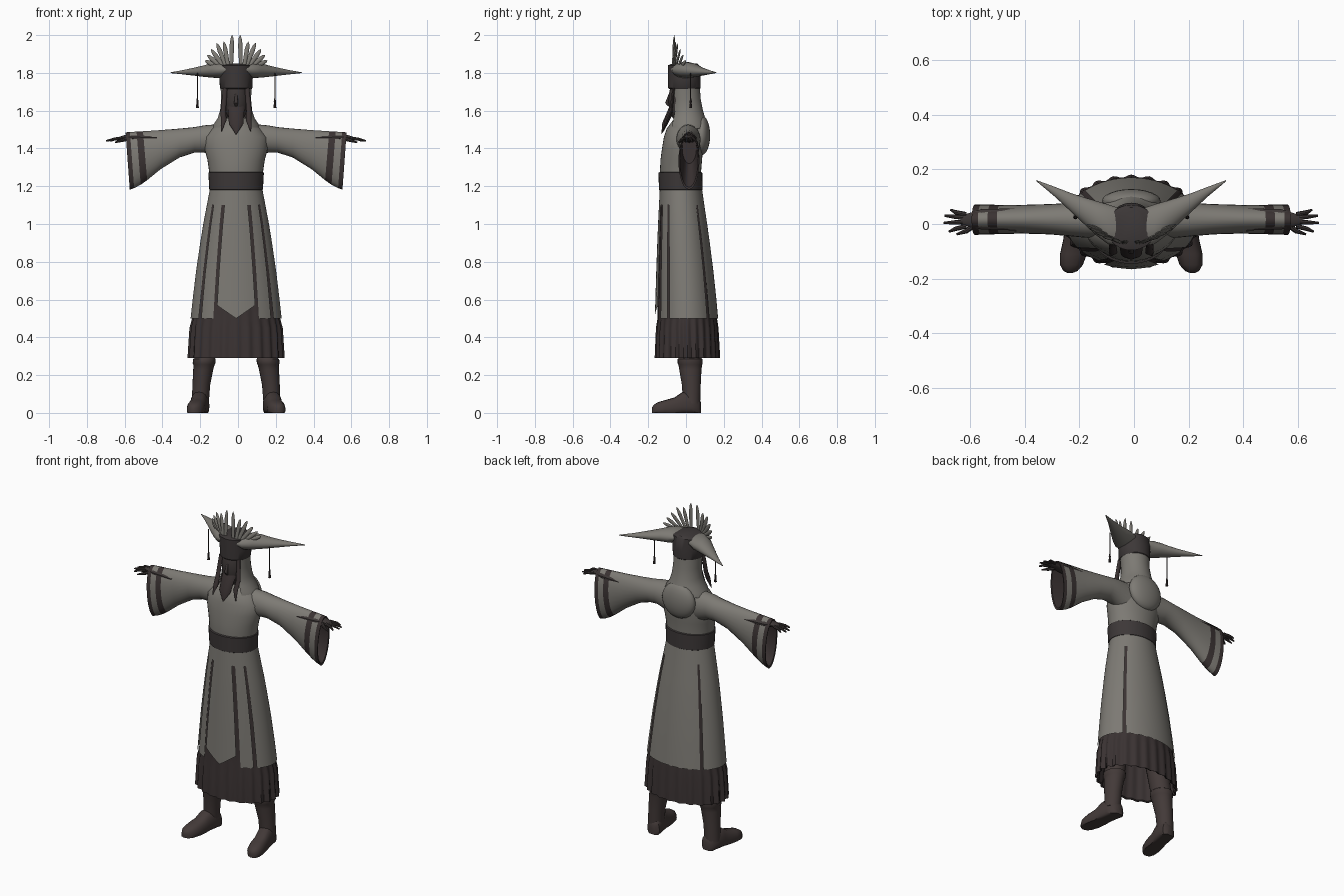
import bpy, bmesh, math
from mathutils import Vector

if "Cube" in bpy.data.objects:
    bpy.data.objects.remove(bpy.data.objects["Cube"])

X0 = -0.01  # the body sits slightly off the arm-span centre


def material(name, r, g, b):
    m = bpy.data.materials.new(name)
    m.diffuse_color = (r, g, b, 1)
    m.use_nodes = True
    m.node_tree.nodes["Principled BSDF"].inputs["Base Color"].default_value = m.diffuse_color
    return m


CLOTH = material("grey cloth", 0.205, 0.195, 0.175)
DARK = material("dark brown cloth", 0.042, 0.032, 0.032)
SASH = material("dark sash", 0.046, 0.039, 0.039)
BOOT = material("brown leather", 0.056, 0.042, 0.040)
SKIN = material("dark skin", 0.045, 0.037, 0.036)


def loft(name, rings, mats, pick=None, keep=None, closed=True, caps=True):
    """Skin a list of point rings; pick/keep choose material / existence per face."""
    bm = bmesh.new()
    vs = [[bm.verts.new((p[0] + X0, p[1], p[2])) for p in r] for r in rings]
    n = len(rings[0])
    for i in range(len(rings) - 1):
        for j in range(n if closed else n - 1):
            if keep and not keep(i, j):
                continue
            k = (j + 1) % n
            f = bm.faces.new((vs[i][j], vs[i][k], vs[i + 1][k], vs[i + 1][j]))
            f.material_index = pick(i, j) if pick else 0
    if caps and closed:
        for i in (0, -1):
            f = bm.faces.new(vs[i])
            f.material_index = pick(len(rings) - 2 if i else 0, 0) if pick else 0
    bmesh.ops.recalc_face_normals(bm, faces=bm.faces)
    me = bpy.data.meshes.new(name)
    bm.to_mesh(me)
    bm.free()
    for m in mats:
        me.materials.append(m)
    me.polygons.foreach_set("use_smooth", [True] * len(me.polygons))
    me.set_sharp_from_angle(angle=math.radians(40))
    ob = bpy.data.objects.new(name, me)
    bpy.context.collection.objects.link(ob)
    return ob


def ring(z, rx, y0, y1, n=36, xc=0, a0=0, a1=360, pleat=0, count=24):
    """Horizontal ellipse (or arc) between depths y0 and y1."""
    full = a1 - a0 == 360
    out = []
    for i in range(n if full else n + 1):
        a = math.radians(a0 + (a1 - a0) * i / n)
        k = 1 + pleat * math.cos(count * a)
        out.append((xc + rx * k * math.cos(a), (y0 + y1) / 2 + (y1 - y0) / 2 * k * math.sin(a), z))
    return out


def section(x, y0, y1, z0, z1, lean=0, n=24):
    """Upright ellipse across x; lean pushes the top outward."""
    out = []
    for i in range(n):
        a = 2 * math.pi * i / n
        out.append((x + lean * math.sin(a), (y0 + y1) / 2 + (y1 - y0) / 2 * math.cos(a),
                    (z0 + z1) / 2 + (z1 - z0) / 2 * math.sin(a)))
    return out


def mirror(rings, s):
    return [[(p[0] * s, p[1], p[2]) for p in r] for r in rings]


def tube(name, pts, radii, mat, flat=1.0, n=10):
    """Tapered tube along points, optionally flattened in depth."""
    pts = [Vector(p) for p in pts]
    rings = []
    for i, p in enumerate(pts):
        d = (pts[min(i + 1, len(pts) - 1)] - pts[max(i - 1, 0)]).normalized()
        u = d.cross(Vector((0, 1, 0))).normalized()
        v = d.cross(u)
        rings.append([p + radii[i] * (u * math.cos(t) + v * flat * math.sin(t))
                      for t in (2 * math.pi * k / n for k in range(n))])
    return loft(name, rings, [mat])


def ellipsoid(name, c, r, mat, n=12):
    rings = []
    for i in range(n + 1):
        t = math.pi * min(max(i / n, 0.02), 0.98)
        h = r[1] * math.sin(t)
        rings.append(ring(c[2] - r[2] * math.cos(t), r[0] * math.sin(t), c[1] - h, c[1] + h, 24, c[0]))
    return loft(name, rings, [mat])


# Over-robe profile: height, half width, front, back
ROBE = [(1.20, .136, -.136, .083), (1.10, .155, -.140, .097), (1.0, .174, -.144, .112),
        (.9, .190, -.147, .126), (.75, .212, -.151, .145), (.6, .230, -.154, .161), (.5, .241, -.156, .170)]


def robe_at(z):
    for a, b in zip(ROBE, ROBE[1:]):
        if z >= b[0]:
            t = (a[0] - z) / (a[0] - b[0])
            return [p + (q - p) * t for p, q in zip(a, b)][1:]
    return ROBE[-1][1:]


# Robe skirt: 5 degree columns, with slits and an open front for the panel
def robe_keep(i, j):
    a = j * 5
    return i == 0 or not (240 <= a < 300 or a in (40, 135, 215, 320))


loft("robe_skirt", [ring(z, rx, a, b, 72) for z, rx, a, b in ROBE], [CLOTH], keep=robe_keep, caps=False)

# Hanging front panel with a pointed hem
rows = []
for i in range(13):
    row = []
    for j in range(-4, 5):
        u = j / 4
        z = 1.2 + (0.5 + 0.07 * abs(u) - 1.2) * i / 12
        rx, a, b = robe_at(z)
        x = u * (0.5 * rx - 0.016)
        row.append((x, (a + b) / 2 - (b - a) / 2 * math.sqrt(1 - (x / rx) ** 2) - 0.007 * (i / 12) - 0.002, z))
    rows.append(row)
loft("front_panel", rows, [CLOTH], closed=False)

# Pleated underskirt, visible through the slits and below the hem
under = [ring(z, rx * .955, a * .955, b * .955, 144, pleat=.012) for z, rx, a, b in ROBE]
under += [ring(.45, .241, -.155, .168, 144, pleat=.025), ring(.29, .250, -.161, .176, 144, pleat=.03),
          ring(.295, .240, -.151, .166, 144, pleat=.03), ring(.5, .215, -.13, .14, 144)]
loft("underskirt", under, [DARK], caps=False)

# Chest and sash
loft("robe_chest", [ring(*p) for p in [
    (1.20, .134, -.134, .08), (1.28, .143, -.138, .08), (1.34, .152, -.135, .085), (1.40, .168, -.127, .09),
    (1.46, .168, -.117, .09), (1.505, .13, -.102, .086), (1.535, .09, -.08, .075), (1.56, .06, -.06, .06)]], [CLOTH])
loft("sash", [ring(*p) for p in [
    (1.178, .136, -.136, .082), (1.182, .142, -.143, .088), (1.272, .147, -.146, .086), (1.276, .14, -.137, .08)]], [SASH])

# Head, hood and headband
ellipsoid("face", (0, -.033, 1.655), (.064, .060, .12), SKIN)
tube("nose", [(0, -.085, 1.69), (0, -.1, 1.64), (0, -.09, 1.625)], [.006, .011, .006], SKIN)
tube("beard", [(0, -.07, 1.62), (0, -.112, 1.53), (0, -.13, 1.475)], [.045, .038, .002], DARK, .4)
HOOD = [(1.74, .083, -.085, .072), (1.66, .079, -.08, .078), (1.60, .085, -.08, .09), (1.56, .098, -.09, .102),
        (1.53, .118, -.1, .113), (1.505, .128, -.1, .114)]
loft("hood", [ring(*p, a0=-48, a1=228) for p in HOOD], [CLOTH], closed=False)
loft("hood_lining", [ring(z, rx - .006, a + .006, b - .006, a0=-48, a1=228) for z, rx, a, b in HOOD], [DARK], closed=False)
ellipsoid("hood_drape", (0, .083, 1.47), (.108, .045, .105), CLOTH)
loft("headband", [ring(*p) for p in [
    (1.715, .082, -.09, .072), (1.72, .086, -.095, .077), (1.77, .088, -.096, .078),
    (1.84, .092, -.096, .07), (1.85, .05, -.07, .06)]], [SASH])

WING = [(.035, -.082, .055, 1.80, 1.842), (.085, -.074, .072, 1.772, 1.858), (.13, -.04, .085, 1.775, 1.852),
        (.17, -.003, .097, 1.779, 1.84), (.22, .044, .113, 1.785, 1.828), (.28, .1, .136, 1.792, 1.815),
        (.348, .157, .161, 1.799, 1.803)]
SLEEVE = [(.08, -.055, .075, 1.34, 1.53), (.17, -.05, .077, 1.378, 1.522), (.22, -.045, .077, 1.378, 1.513),
          (.30, -.038, .073, 1.352, 1.505), (.40, -.035, .07, 1.29, 1.497), (.482, -.037, .07, 1.232, 1.491),
          (.516, -.038, .071, 1.208, 1.489), (.551, -.039, .071, 1.190, 1.487), (.574, -.04, .071, 1.182, 1.485),
          (.572, -.033, .064, 1.195, 1.477), (.40, -.02, .055, 1.32, 1.48)]
BOOTS = [(.05, .19, .045, -.015, .075), (.15, .184, .047, -.022, .078), (.23, .174, .053, -.036, .082),
         (.255, .17, .056, -.04, .085), (.262, .17, .06, -.044, .088), (.285, .168, .06, -.044, .088),
         (.29, .166, .054, -.04, .08), (.6, .12, .07, -.06, .08)]
FOOT = [(.079, .02, .055), (.066, .04, .085), (.03, .047, .115), (-.02, .047, .11), (-.06, .046, .082),
        (-.11, .049, .068), (-.15, .042, .056), (-.172, .026, .042), (-.18, .008, .028)]
FEATHERS = [(.026, -.07, .021, -.062, 2.0), (.04, -.068, .065, -.055, 1.965), (.05, -.062, .103, -.045, 1.958),
            (.06, -.055, .132, -.03, 1.925), (.07, -.045, .153, -.015, 1.895), (.08, -.035, .165, .0, 1.865)]

for s, side in ((-1, "left"), (1, "right")):
    # Swept hat wings, feathers and hanging tassels
    loft("hat_wing_" + side, mirror([section(*p) for p in WING], s), [CLOTH])
    for bx, by, tx, ty, tz in FEATHERS:
        b, t = Vector((bx * s, by, 1.825)), Vector((tx * s, ty, tz))
        tube("crown_feather_" + side, [b, b.lerp(t, .4), b.lerp(t, .7), b.lerp(t, .9), t],
             [.009, .011, .012, .008, .001], CLOTH, .5, 8)
    x = .205 * s
    tube("tassel_cord_" + side, [(x, .025, 1.80), (x, .025, 1.66)], [.003, .003], DARK, 1, 6)
    tube("tassel_" + side, [(x, .025, z) for z in (1.665, 1.65, 1.64, 1.615)], [.003, .006, .005, .008], DARK, 1, 8)
    tube("hair_lock_" + side, [(.058 * s, -.065, 1.72), (.068 * s, -.08, 1.6), (.066 * s, -.104, 1.55),
                               (.078 * s, -.118, 1.49)], [.012, .014, .015, .002], DARK, .6)
    # Wide sleeves with two dark cuff bands and dark lining
    loft("sleeve_" + side, mirror([section(*p, lean=.011 if p[0] > .45 else 0) for p in SLEEVE], s),
         [CLOTH, DARK], pick=lambda i, j: 1 if i == 5 or i >= 7 else 0)
    # Hands
    tube("palm_" + side, [(.42 * s, .017, 1.452), (.55 * s, .017, 1.456), (.59 * s, .015, 1.457), (.625 * s, .014, 1.45)],
         [.022, .02, .014, .009], SKIN, 1.9, 14)
    for y0, y1, xt in ((-.008, -.028, .668), (.008, .004, .688), (.023, .03, .684), (.035, .052, .662)):
        tube("finger_" + side, [(.605 * s, y0, 1.454), (.645 * s, (y0 + y1) / 2, 1.45), (xt * s, y1, 1.44)],
             [.009, .008, .004], SKIN, 1, 8)
    tube("thumb_" + side, [(.57 * s, 0, 1.452), (.605 * s, -.026, 1.443), (.64 * s, -.038, 1.432)],
         [.011, .009, .004], SKIN, 1, 8)
    # Boots with splayed feet
    loft("boot_shaft_" + side, mirror([ring(z, rx, a, b, 24, xc) for z, xc, rx, a, b in BOOTS], s), [BOOT])
    foot = []
    for y, w, h in FOOT:
        r = []
        for i in range(20):
            a = 2 * math.pi * i / 20
            c, d = math.cos(a), math.sin(a)
            r.append((.185 + (.05 - y) * .17 + w * math.copysign(abs(c) ** .7, c), y,
                      max(0, h * (.3 + .7 * d) if d > 0 else h * .3 + .045 * d)))
        foot.append(r)
    loft("boot_foot_" + side, mirror(foot, s), [BOOT])
